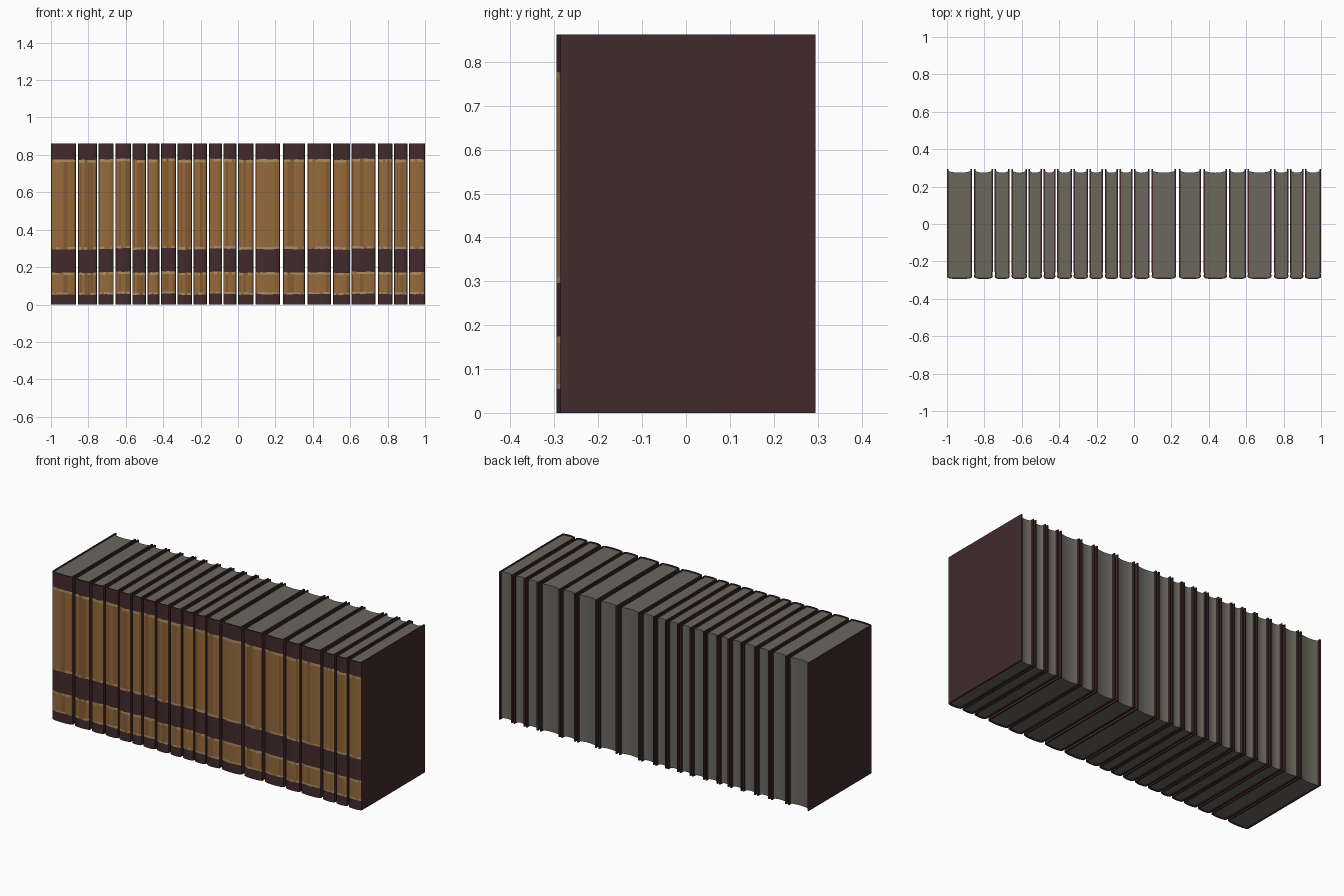
import bpy, bmesh, math, random

random.seed(4)
if "Cube" in bpy.data.objects:
    bpy.data.objects.remove(bpy.data.objects["Cube"], do_unlink=True)


def make_material(name, rgb):
    mat = bpy.data.materials.new(name)
    mat.use_nodes = True
    colour = [(c / 255) ** 2.2 for c in rgb] + [1]
    mat.diffuse_color = colour
    mat.node_tree.nodes["Principled BSDF"].inputs["Base Color"].default_value = colour
    mat.roughness = 0.8
    return mat


LEATHER, GOLD, DARK_GOLD, PALE = range(4)
cover_mats = [make_material("dark leather", (68, 46, 48)),
              make_material("gold panel", (149, 106, 62)),
              make_material("worn gold", (132, 92, 53)),
              make_material("pale gilt line", (172, 140, 99))]
paper = make_material("aged paper", (106, 103, 94))

HEIGHT, BACK, HINGE, FRONT = 0.862, 0.295, -0.28, -0.295
BOARD, RECESS, COLUMNS = 0.008, 0.005, 10
# Spine bands from the bottom up: upper edge and colour
BANDS = [(0.055, LEATHER), (0.066, PALE), (0.16, GOLD), (0.173, PALE), (0.297, LEATHER),
         (0.31, PALE), (0.762, GOLD), (0.777, PALE), (HEIGHT, LEATHER)]
# Left and right edge of every book
BOOKS = [(-1, -.865), (-.855, -.755), (-.745, -.665), (-.655, -.572), (-.565, -.492),
         (-.483, -.42), (-.411, -.332), (-.323, -.246), (-.238, -.166), (-.155, -.085),
         (-.078, -.008), (0, .083), (.094, .225), (.24, .358), (.372, .497),
         (.508, .6), (.607, .735), (.749, .826), (.834, .906), (.914, 1)]


def spine_arc(half, front):
    """Flattened rounded spine from one hinge to the other."""
    pts = []
    for i in range(COLUMNS + 1):
        a = math.pi * i / COLUMNS
        pts.append((-half * math.cos(a), HINGE + (front - HINGE) * math.sin(a) ** 0.7))
    return pts


def u_profile(half, front):
    """Cover outline: board, hinge groove, spine, hinge groove, board."""
    groove = half - 0.002
    left = [(-half, BACK), (-half, HINGE + 0.025), (-groove, HINGE + 0.015)]
    right = [(-x, y) for x, y in reversed(left)]
    return left + spine_arc(half, front) + right


def finish(bm, name, mats, x):
    bmesh.ops.recalc_face_normals(bm, faces=bm.faces)
    mesh = bpy.data.meshes.new(name)
    bm.to_mesh(mesh)
    bm.free()
    for m in mats:
        mesh.materials.append(m)
    obj = bpy.data.objects.new(name, mesh)
    obj.location.x = x
    bpy.context.collection.objects.link(obj)
    bpy.ops.object.select_all(action="DESELECT")
    obj.select_set(True)
    bpy.context.view_layer.objects.active = obj
    bpy.ops.object.shade_smooth_by_angle(angle=math.radians(30))


def build_cover(half, x, name):
    outer = u_profile(half, FRONT)
    inner = u_profile(half - BOARD, FRONT + BOARD)
    loop = outer + inner[::-1]
    n, count = len(outer), len(loop)
    bm = bmesh.new()
    shift = random.uniform(-0.004, 0.004)
    streaks = [random.random() < 0.25 for _ in range(n)]
    rows = []
    for z in [0] + [b[0] for b in BANDS]:
        row = []
        for i, (px, py) in enumerate(loop):
            # Hand-worn, uneven band edges on the spine only
            worn = 3 < i < n - 4 and 0 < z < HEIGHT
            dz = shift + random.uniform(-0.002, 0.002) if worn else 0
            row.append(bm.verts.new((px, py, z + dz)))
        rows.append(row)
    for k, (low, high) in enumerate(zip(rows, rows[1:])):
        for i in range(count):
            j = (i + 1) % count
            face = bm.faces.new((low[i], low[j], high[j], high[i]))
            if 3 < i < n - 5:
                kind = BANDS[k][1]
                if kind == PALE and random.random() < 0.2:
                    kind = GOLD
                if kind == GOLD and streaks[i]:
                    kind = DARK_GOLD
                face.material_index = kind
    # Board edges at top and bottom
    for row in (rows[0], rows[-1]):
        for i in range(n - 1):
            bm.faces.new((row[i], row[i + 1], row[count - 2 - i], row[count - 1 - i]))
    finish(bm, name, cover_mats, x)


def build_pages(half, x, name):
    w = half - BOARD + 0.001
    outline = spine_arc(w, FRONT + BOARD)
    # Hollow fore edge
    for i in range(9):
        t = 1 - i / 4
        outline.append((w * t, BACK - 0.012 - 0.009 * (1 - t * t)))
    bm = bmesh.new()
    base = bm.faces.new([bm.verts.new((px, py, RECESS)) for px, py in outline])
    result = bmesh.ops.extrude_face_region(bm, geom=[base], use_keep_orig=True)
    top = [v for v in result["geom"] if isinstance(v, bmesh.types.BMVert)]
    bmesh.ops.translate(bm, verts=top, vec=(0, 0, HEIGHT - 2 * RECESS))
    finish(bm, name, [paper], x)


for number, (left, right) in enumerate(BOOKS, 1):
    half, middle = (right - left) / 2, (left + right) / 2
    build_cover(half, middle, f"book_cover_{number}")
    build_pages(half, middle, f"page_block_{number}")
